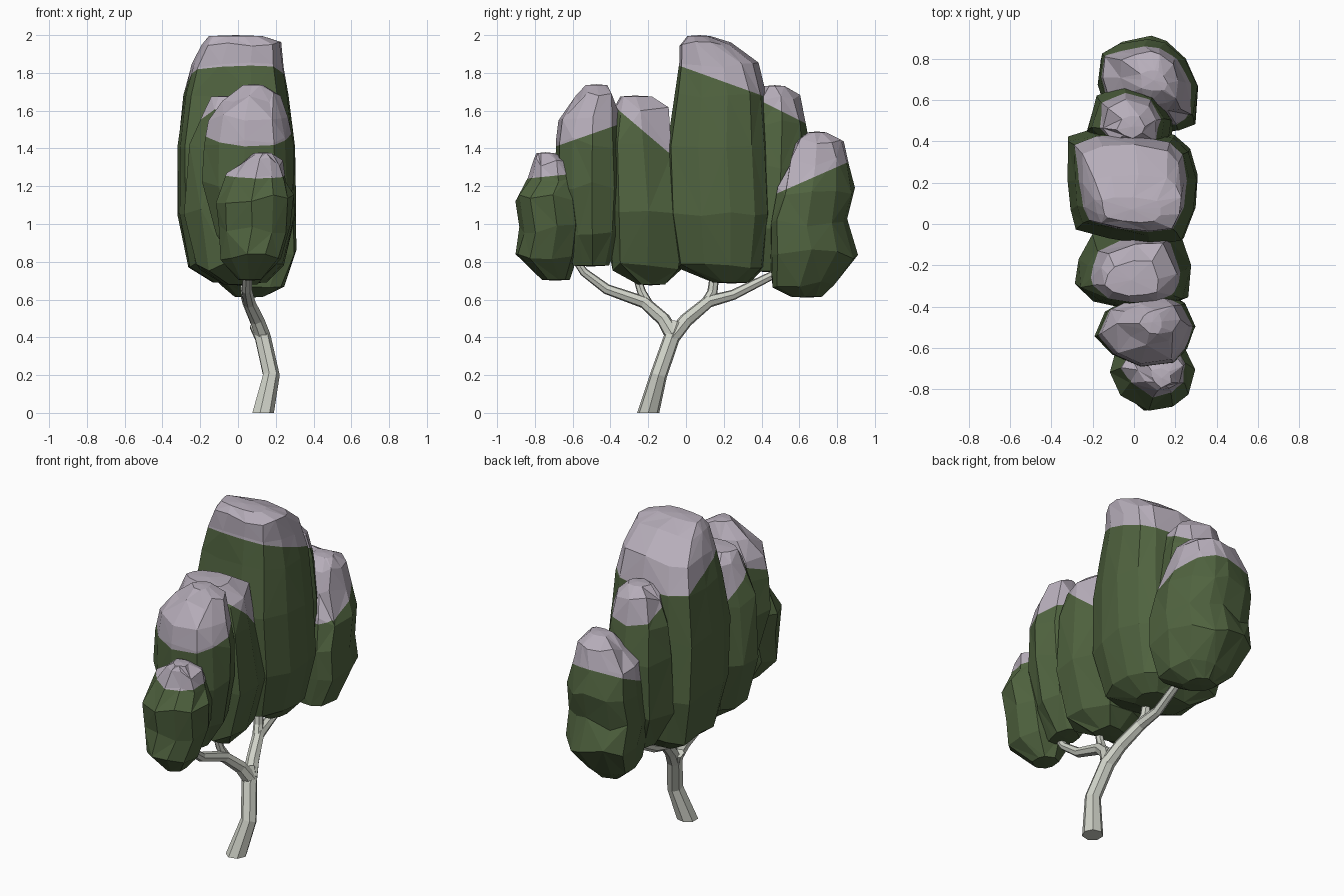
import bpy, bmesh, math, random
from mathutils import Vector

random.seed(5)


def material(name, rgb):
    m = bpy.data.materials.new(name)
    m.diffuse_color = (*rgb, 1)
    return m


LEAF = material("leaf green", (0.08, 0.125, 0.05))
SNOW = material("pale lilac top", (0.47, 0.42, 0.49))
BARK = material("pale bark", (0.62, 0.64, 0.57))


def finish(bm, name, mats):
    bmesh.ops.recalc_face_normals(bm, faces=bm.faces[:])
    me = bpy.data.meshes.new(name)
    bm.to_mesh(me)
    bm.free()
    for m in mats:
        me.materials.append(m)
    ob = bpy.data.objects.new(name, me)
    bpy.context.collection.objects.link(ob)
    return ob


def bridge(bm, loops, triangles=False):
    n = len(loops[0])
    for k in range(len(loops) - 1):
        a, b = loops[k], loops[k + 1]
        for i in range(n):
            j = (i + 1) % n
            if not triangles:
                bm.faces.new((a[i], a[j], b[j], b[i]))
            elif (i + k) % 2:     # alternating diagonals
                bm.faces.new((a[i], a[j], b[i]))
                bm.faces.new((a[j], b[j], b[i]))
            else:
                bm.faces.new((a[i], b[j], b[i]))
                bm.faces.new((a[i], a[j], b[j]))


def clump(name, plan, rings, cut_z, slope, jitter=0.014):
    """Faceted foliage: a plan outline fitted to rings (z, y0, y1, x0, x1),
    with the top coloured above a sloped cut."""
    bm = bmesh.new()
    px, py = [p[0] for p in plan], [p[1] for p in plan]
    unit = [((x - min(px)) / (max(px) - min(px)), (y - min(py)) / (max(py) - min(py)))
            for x, y in plan]
    loops = []
    for k, (z, y0, y1, x0, x1) in enumerate(rings):
        wob = 0 if k in (0, len(rings) - 1) else 2
        loops.append([bm.verts.new((
            x0 + (x1 - x0) * u + random.uniform(-.6, .6) * jitter,
            y0 + (y1 - y0) * v + random.uniform(-.6, .6) * jitter,
            z + random.uniform(-1, 1) * jitter * wob)) for u, v in unit])
    bridge(bm, loops, True)
    # closed ends as shallow fans
    for loop, dz in ((loops[0], -0.005), (loops[-1], 0.005)):
        mid = sum((v.co for v in loop), Vector()) / len(loop)
        c = bm.verts.new(mid + Vector((0, 0, dz)))
        for i in range(len(loop)):
            bm.faces.new((loop[i], loop[(i + 1) % len(loop)], c))
    # clean colour border along a sloped plane
    bmesh.ops.bisect_plane(bm, geom=bm.verts[:] + bm.edges[:] + bm.faces[:],
                           plane_co=(0, 0, cut_z), plane_no=Vector((0, -slope, 1)).normalized())
    for f in bm.faces:
        c = f.calc_center_median()
        f.material_index = int(c.z > cut_z + slope * c.y)
    return finish(bm, name, (LEAF, SNOW))


def limb(name, path, sides=7):
    """Tapered tube along (x, y, z, radius) points."""
    bm = bmesh.new()
    pts = [Vector(p[:3]) for p in path]
    loops = []
    for k, p in enumerate(pts):
        d = (pts[min(k + 1, len(pts) - 1)] - pts[max(k - 1, 0)]).normalized()
        if p.z == 0:
            d = Vector((0, 0, 1))
        u = Vector((1, 0, 0))
        u = (u - d * u.dot(d)).normalized()
        v = d.cross(u)
        loops.append([bm.verts.new(p + path[k][3] * (u * math.cos(t) + v * math.sin(t)))
                      for t in (2 * math.pi * i / sides for i in range(sides))])
    bridge(bm, loops)
    bm.faces.new(loops[0])
    bm.faces.new(loops[-1])
    return finish(bm, name, (BARK,))


# Trunk and limbs
limb("trunk", [(.13, -.20, 0, .06), (.175, -.145, .2, .046), (.13, -.075, .40, .044),
               (.10, -.05, .47, .045)])
limb("rear_limb", [(.135, -.08, .39, .042), (.10, .0, .49, .038), (.055, .12, .59, .034),
                   (.04, .25, .625, .028), (.05, .46, .73, .023), (.06, .58, .86, .015)])
limb("rear_twig", [(.06, .10, .57, .03), (.04, .14, .64, .028), (.03, .16, .80, .024)])
limb("front_limb", [(.13, -.07, .41, .042), (.10, -.12, .495, .038), (.06, -.22, .585, .033),
                    (.045, -.42, .655, .028), (.05, -.54, .745, .023), (.06, -.62, .86, .016)])
limb("front_twig", [(.06, -.20, .575, .028), (.045, -.235, .64, .024), (.03, -.28, .78, .018)])

# Foliage clumps from front to back
clump("front_foliage",
      [(.29, -.70), (.27, -.83), (.18, -.89), (.07, -.91), (-.06, -.83), (-.12, -.73),
       (-.08, -.62), (.08, -.57), (.24, -.60)],
      [(.705, -.77, -.62, .0, .12), (.83, -.91, -.58, -.09, .22), (.98, -.88, -.56, -.11, .28),
       (1.13, -.90, -.57, -.12, .29), (1.25, -.83, -.59, -.06, .26),
       (1.33, -.81, -.62, .02, .23), (1.375, -.79, -.70, .08, .18)], 1.325, .1)
clump("second_foliage",
      [(.30, -.50), (.26, -.60), (.20, -.68), (.03, -.70), (-.10, -.64), (-.19, -.54),
       (-.14, -.42), (0, -.35), (.15, -.33), (.25, -.38)],
      [(.78, -.60, -.41, .0, .14), (.95, -.66, -.35, -.12, .25), (1.2, -.70, -.33, -.19, .30),
       (1.43, -.69, -.34, -.18, .29), (1.56, -.67, -.34, -.16, .26),
       (1.67, -.58, -.37, -.08, .22), (1.735, -.53, -.42, .03, .14)], 1.652, .35)
clump("third_foliage",
      [(.28, -.20), (.27, -.37), (.15, -.41), (-.05, -.42), (-.20, -.38), (-.29, -.29),
       (-.26, -.17), (-.20, -.06), (0, .02), (.20, .01)],
      [(.68, -.25, -.11, -.08, .10), (.78, -.39, -.03, -.22, .20), (1.07, -.41, .02, -.29, .28),
       (1.4, -.40, -.06, -.25, .24), (1.6, -.38, -.09, -.18, .20),
       (1.675, -.34, -.18, -.14, .12)], 1.30, -.85)
clump("main_foliage",
      [(.31, .23), (.27, .36), (.20, .43), (0, .47), (-.20, .46), (-.32, .42), (-.32, .22),
       (-.31, .07), (-.28, -.02), (-.12, -.07), (.08, -.10), (.24, -.08), (.30, .07)],
      [(.69, .14, .34, -.13, .15), (.78, -.04, .43, -.26, .24), (1.05, -.09, .47, -.32, .31),
       (1.4, -.10, .45, -.32, .30), (1.68, -.06, .43, -.285, .27), (1.84, -.04, .38, -.245, .245),
       (1.95, -.03, .24, -.19, .23), (1.995, .01, .13, -.15, .13)], 1.825, -.36, .008)
clump("fifth_foliage",
      [(.17, .50), (.10, .62), (-.05, .66), (-.18, .61), (-.23, .44), (-.15, .35), (.0, .32),
       (.15, .36)],
      [(.75, .35, .55, -.10, .10), (1.0, .32, .66, -.23, .19), (1.3, .33, .67, -.23, .18),
       (1.53, .36, .64, -.20, .15), (1.68, .38, .60, -.15, .11), (1.73, .42, .53, -.08, .05)],
      1.85, -.5)
clump("rear_foliage",
      [(.31, .66), (.25, .81), (.16, .89), (.07, .915), (-.06, .885), (-.16, .835), (-.17, .70),
       (-.13, .54), (.05, .45), (.21, .455), (.29, .485)],
      [(.615, .56, .72, -.02, .14), (.69, .46, .78, -.10, .24), (.84, .45, .91, -.16, .31),
       (1.0, .45, .86, -.17, .31), (1.18, .49, .89, -.17, .30), (1.33, .54, .86, -.15, .25),
       (1.43, .58, .83, -.06, .22), (1.485, .64, .74, .03, .16)], .95, .44)
